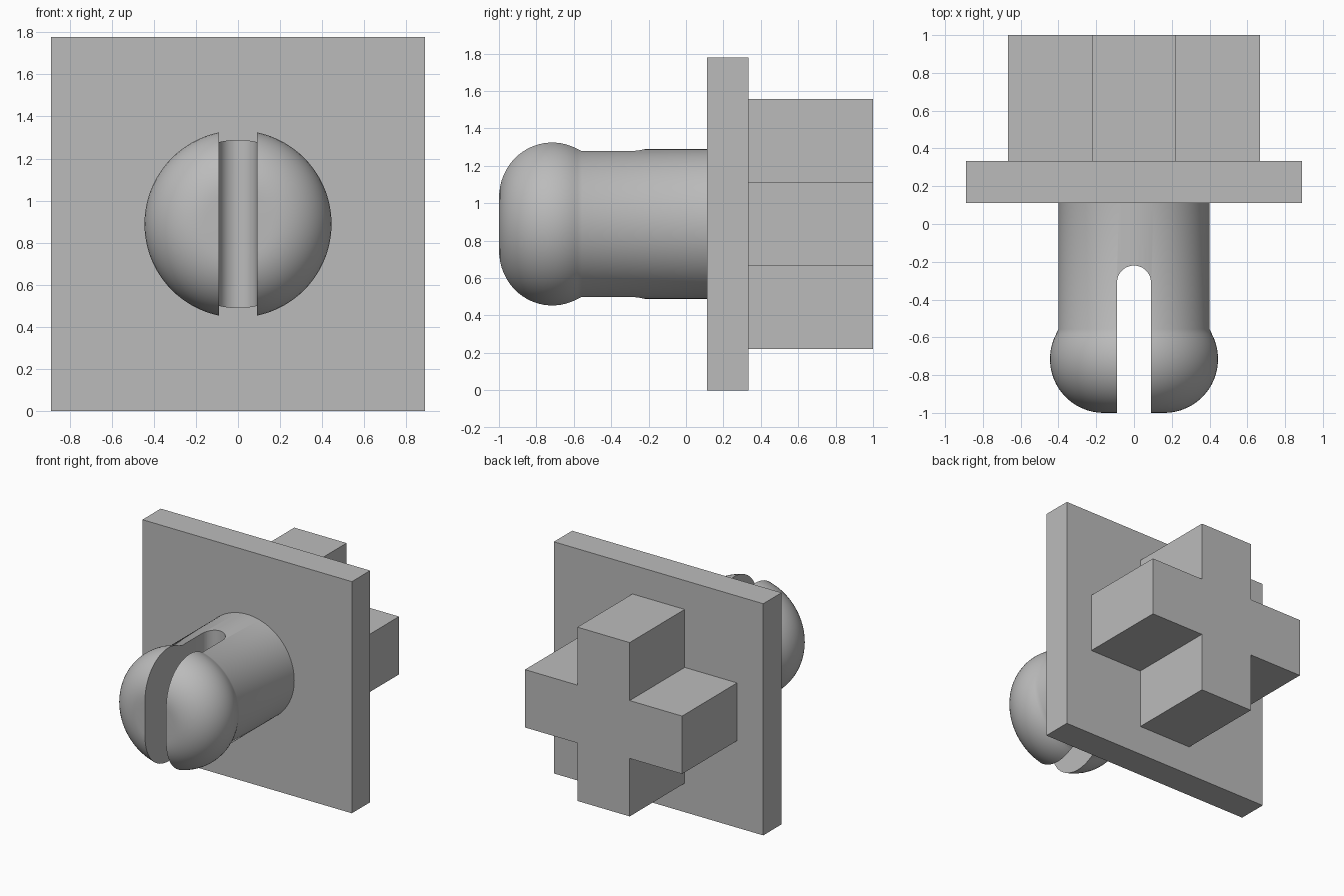
import bpy
import bmesh
from math import cos, sin, pi, asin, radians
from mathutils import Matrix, Vector

cube = bpy.data.objects.get("Cube")
if cube:
    bpy.data.objects.remove(cube, do_unlink=True)

CENTRE = 0.889      # height of the peg axis
PLATE_FRONT, PLATE_BACK = 0.111, 0.333

grey = bpy.data.materials.new("plain grey")
grey.use_nodes = True
colour = (0.5, 0.5, 0.5, 1)
grey.diffuse_color = colour
grey.node_tree.nodes["Principled BSDF"].inputs["Base Color"].default_value = colour


def finish(bm, name):
    bmesh.ops.recalc_face_normals(bm, faces=bm.faces)
    mesh = bpy.data.meshes.new(name)
    bm.to_mesh(mesh)
    bm.free()
    mesh.materials.append(grey)
    obj = bpy.data.objects.new(name, mesh)
    bpy.context.collection.objects.link(obj)
    return obj


def prism(name, outline, depth):
    """Extrude a closed outline of 3D points along the depth vector."""
    bm = bmesh.new()
    face = bm.faces.new([bm.verts.new(p) for p in outline])
    new = bmesh.ops.extrude_face_region(bm, geom=[face], use_keep_orig=True)["geom"]
    bmesh.ops.translate(bm, vec=depth,
                        verts=[v for v in new if isinstance(v, bmesh.types.BMVert)])
    return finish(bm, name)


# Square plate
h = CENTRE
corners = [(-h, -h), (h, -h), (h, h), (-h, h)]
prism("square_plate", [(x, PLATE_FRONT, CENTRE + z) for x, z in corners],
      (0, PLATE_BACK - PLATE_FRONT, 0))

# Cross-shaped block on the back: one arm outline turned four times
w, arm = 0.222, 0.667
cross = []
for turn in range(4):
    rotation = Matrix.Rotation(turn * pi / 2, 2)
    for point in ((arm, -w), (arm, w), (w, w)):
        x, z = rotation @ Vector(point)
        cross.append((x, PLATE_BACK, CENTRE + z))
prism("cross_block", cross, (0, 1 - PLATE_BACK, 0))

# Round peg with a bulging head, revolved about its axis
SHAFT, BULGE, NECK = 0.4, 0.285, -0.556
ring_r, ring_y = 0.16, -0.715
start = asin((NECK - ring_y) / BULGE)
profile = [(0, PLATE_FRONT), (SHAFT, PLATE_FRONT), (SHAFT, NECK)]
steps = 20
for i in range(1, steps + 1):
    a = start - (start + pi / 2) * i / steps
    profile.append((ring_r + BULGE * cos(a), ring_y + BULGE * sin(a)))
profile.append((0, ring_y - BULGE))
bm = bmesh.new()
verts = [bm.verts.new((r, y, CENTRE)) for r, y in profile]
edges = [bm.edges.new(pair) for pair in zip(verts, verts[1:])]
bmesh.ops.spin(bm, geom=verts + edges, cent=(0, 0, CENTRE), axis=(0, 1, 0),
               angle=2 * pi, steps=96)
bmesh.ops.remove_doubles(bm, verts=bm.verts, dist=0.0001)
peg = finish(bm, "slotted_peg")

# Round-ended slot through the peg
s, slot_y = 0.09, -0.31
slot = [(-s, -1.2, 0), (s, -1.2, 0)]
slot += [(s * cos(pi * i / 24), slot_y + s * sin(pi * i / 24), 0) for i in range(25)]
cutter = prism("slot_cutter", slot, (0, 0, 2 * CENTRE))
cutter.hide_render = True
cut = peg.modifiers.new("slot", "BOOLEAN")
cut.operation = "DIFFERENCE"
cut.solver = "EXACT"
cut.object = cutter

bpy.ops.object.select_all(action="DESELECT")
bpy.context.view_layer.objects.active = peg
peg.select_set(True)
bpy.ops.object.modifier_apply(modifier=cut.name)
bpy.data.objects.remove(cutter, do_unlink=True)
bpy.ops.object.shade_smooth_by_angle(angle=radians(25))
